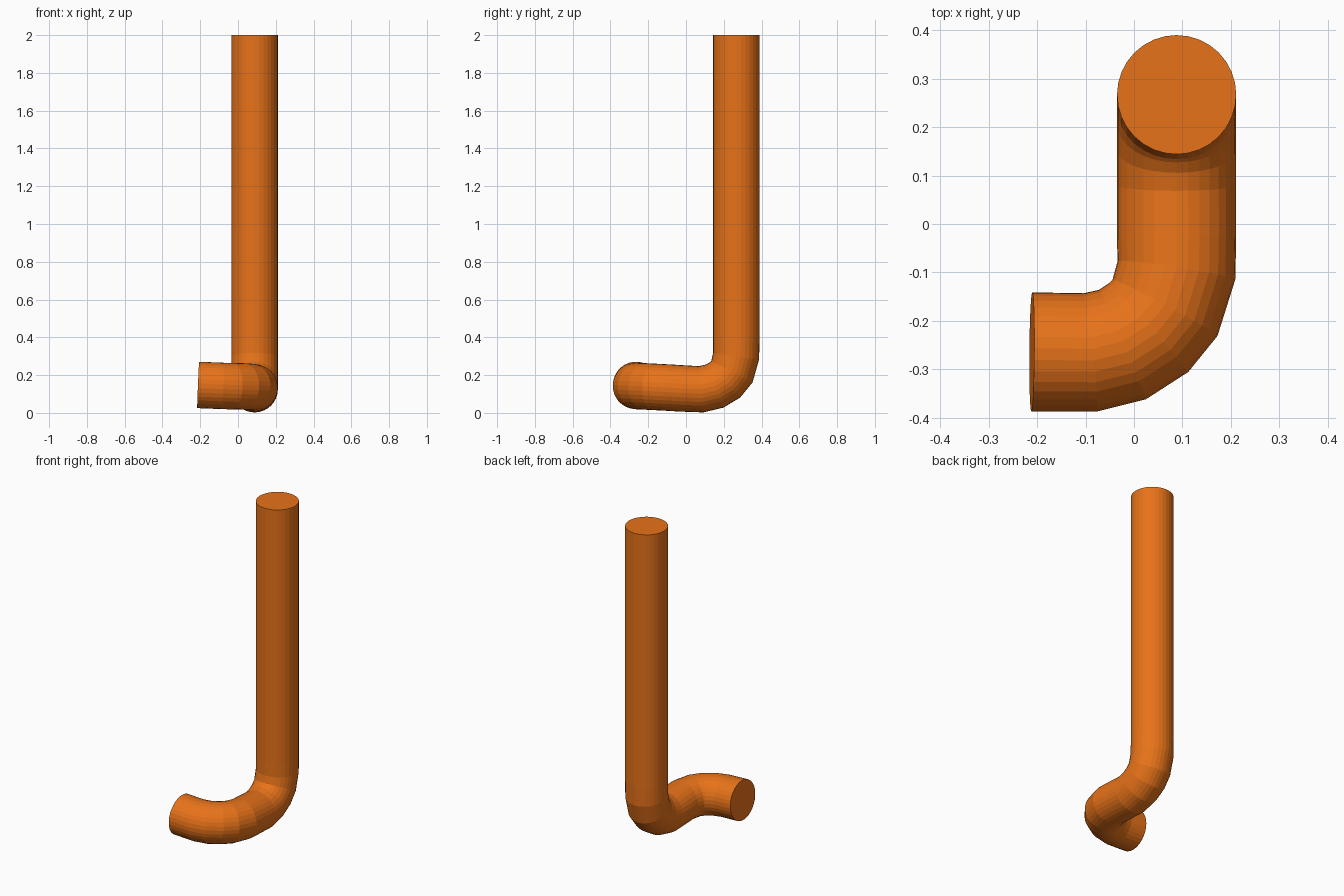
import bpy

if "Cube" in bpy.data.objects:
    bpy.data.objects.remove(bpy.data.objects["Cube"])

RADIUS = 0.123

# Centre line: straight riser, first elbow, short run, second elbow, outlet
path = [
    (0.088, 0.267, 2.0), (0.088, 0.267, 0.40),
    (0.088, 0.265, 0.300), (0.088, 0.243, 0.218), (0.088, 0.207, 0.175),
    (0.088, 0.152, 0.142), (0.088, 0.080, 0.125),
    (0.088, -0.03, 0.130),
    (0.0875, -0.096, 0.134), (0.064, -0.173, 0.138), (0.030, -0.214, 0.140),
    (-0.024, -0.249, 0.141), (-0.090, -0.265, 0.143),
    (-0.211, -0.264, 0.148),
]

# Swept round pipe
curve = bpy.data.curves.new("bent_pipe", 'CURVE')
curve.dimensions = '3D'
curve.bevel_depth = RADIUS
curve.bevel_resolution = 14
curve.use_fill_caps = True
spline = curve.splines.new('POLY')
spline.points.add(len(path) - 1)
for point, co in zip(spline.points, path):
    point.co = (*co, 1)
spline.use_smooth = False
pipe = bpy.data.objects.new("bent_pipe", curve)
bpy.context.collection.objects.link(pipe)

# Orange paint
paint = bpy.data.materials.new("orange_paint")
paint.diffuse_color = (0.8, 0.17, 0.01, 1)
paint.use_nodes = True
paint.node_tree.nodes["Principled BSDF"].inputs["Base Color"].default_value = paint.diffuse_color
curve.materials.append(paint)

# Turn the sweep into a flat-shaded mesh
bpy.context.view_layer.objects.active = pipe
pipe.select_set(True)
bpy.ops.object.convert(target='MESH')
bpy.ops.object.shade_flat()
